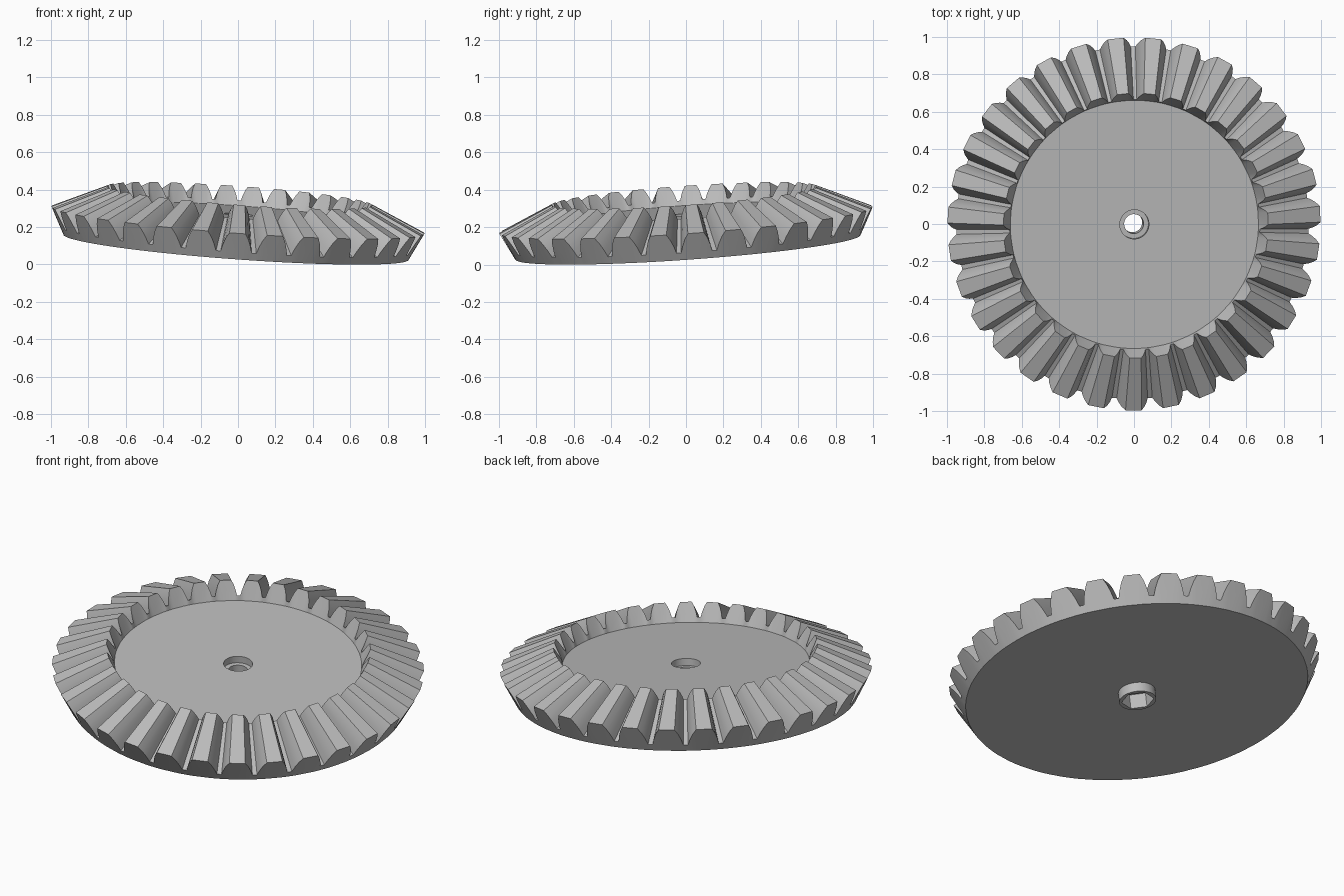
import bpy, bmesh, math
from mathutils import Vector, Matrix

if "Cube" in bpy.data.objects:
    bpy.data.objects.remove(bpy.data.objects["Cube"])

TEETH = 31
PITCH = 2 * math.pi / TEETH
APEX = 0.60          # height where all tooth lines meet on the axis
INNER = 0.71         # inner tooth end as a fraction of the outer end

steel = bpy.data.materials.new("grey steel")
steel.diffuse_color = (0.50, 0.50, 0.50, 1)
steel.use_nodes = True
steel.node_tree.nodes["Principled BSDF"].inputs["Base Color"].default_value = steel.diffuse_color

# Half tooth: (angle from tooth centre, height 0 = root, 1 = tip)
half = [(PITCH / 2, 0), (0.088, 0), (0.077, 0.35), (0.062, 0.7), (0.043, 1)]
tooth = [(-a, t) for a, t in half] + [(a, t) for a, t in reversed(half[1:])]
steps = [(i * PITCH - math.pi / 2 + a, t) for i in range(TEETH) for a, t in tooth]


def circle(r, z):
    return [(r * math.cos(a), r * math.sin(a), z) for a, t in steps]


def hexagon(flat, z):
    """Six-sided loop whose flats lie at the given distance from the axis."""
    pts = []
    for a, t in steps:
        d = (a - math.pi / 4 + math.pi / 6) % (math.pi / 3) - math.pi / 6
        r = flat / math.cos(d)
        pts.append((r * math.cos(a), r * math.sin(a), z))
    return pts


def tooth_loop(scale):
    """Toothed outline on the end cone, shrunk towards the apex."""
    pts = []
    for a, t in steps:
        r = (0.945 + 0.055 * t) * scale
        z = APEX - (APEX - 0.04 - 0.105 * t) * scale
        pts.append((r * math.cos(a), r * math.sin(a), z))
    return pts


def skin(name, loops):
    """Closed ring-shaped body through a sequence of loops."""
    bm = bmesh.new()
    rings = [[bm.verts.new(p) for p in loop] for loop in loops]
    n = len(steps)
    for k, ring in enumerate(rings):
        nxt = rings[(k + 1) % len(rings)]
        for i in range(n):
            j = (i + 1) % n
            bm.faces.new((ring[i], ring[j], nxt[j], nxt[i]))
    bmesh.ops.recalc_face_normals(bm, faces=bm.faces)
    mesh = bpy.data.meshes.new(name)
    bm.to_mesh(mesh)
    bm.free()
    mesh.materials.append(steel)
    obj = bpy.data.objects.new(name, mesh)
    bpy.context.collection.objects.link(obj)
    # Lean the wheel, keeping the tooth tips centred
    axis = Vector((0.073, -0.071, 1)).normalized()
    tilt = Vector((0, 0, 1)).rotation_difference(axis).to_matrix().to_4x4()
    base = Vector((-0.145 * axis.x, -0.145 * axis.y, 0.093))
    obj.matrix_world = Matrix.Translation(base) @ tilt
    bpy.ops.object.select_all(action='DESELECT')
    obj.select_set(True)
    bpy.context.view_layer.objects.active = obj
    bpy.ops.object.shade_smooth_by_angle(angle=math.radians(25))
    return obj


# Toothed wheel: rim, teeth, flat face, then the stepped bore
skin("gear_wheel", [
    circle(0.925, 0),
    tooth_loop(1),
    tooth_loop(INNER),
    circle(0.665, 0.175),
    circle(0.078, 0.175),
    circle(0.078, 0.135),
    circle(0.052, 0.135),
    circle(0.052, 0.03),
    hexagon(0.076, 0.03),
    hexagon(0.076, 0),
])

# Short collar under the wheel with a six-sided socket
skin("hub_collar", [
    circle(0.10, 0),
    hexagon(0.076, 0),
    hexagon(0.076, -0.055),
    circle(0.10, -0.055),
])
